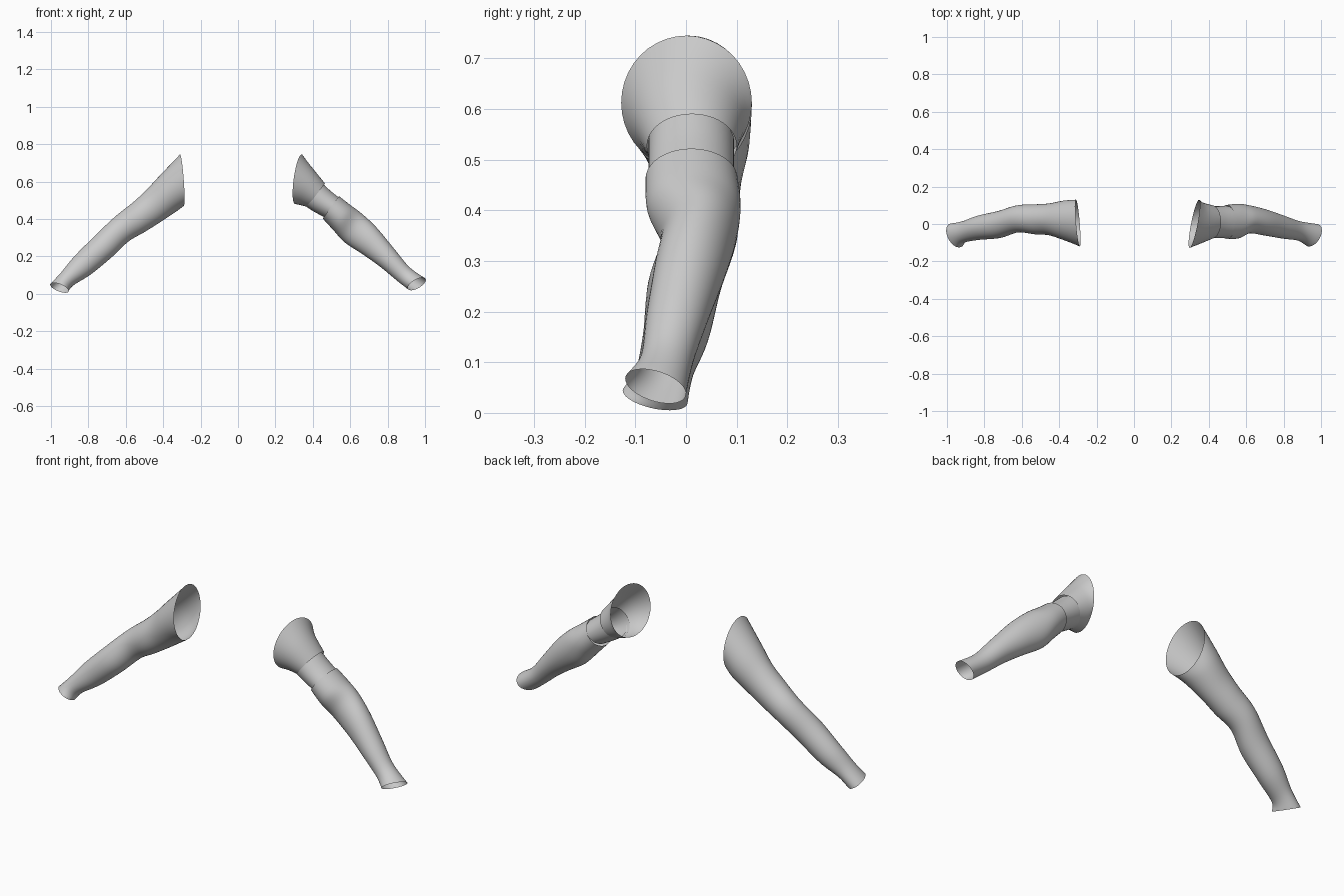
import bpy
import bmesh
import math
from mathutils import Vector

default_cube = bpy.data.objects.get("Cube")
if default_cube:
    bpy.data.objects.remove(default_cube, do_unlink=True)

SIDES = 40
STEPS = 6

# One plain grey cloth colour
cloth = bpy.data.materials.new("light_grey_cloth")
cloth.use_nodes = True
grey = (0.6, 0.6, 0.6, 1)
cloth.diffuse_color = grey
cloth.node_tree.nodes["Principled BSDF"].inputs["Base Color"].default_value = grey


def make_ring(top_x, top_z, low_x, low_z, front_y, back_y, skew=(0, 0)):
    """Return the centre, the upward half axis and the forward half axis."""
    middle_y = (front_y + back_y) / 2
    top = Vector((top_x, middle_y, top_z))
    low = Vector((low_x, middle_y, low_z))
    forward = Vector((skew[0], front_y - middle_y, skew[1]))
    return (top + low) / 2, (top - low) / 2, forward


def spline(a, b, c, d, t):
    """Smooth interpolation between b and c."""
    return b + (c - a) * (t / 2) + (a - b * 2.5 + c * 2 - d / 2) * t**2 \
        + ((b - c) * 1.5 + (d - a) / 2) * t**3


def blend_rings(rings):
    padded = [rings[0]] + rings + [rings[-1]]
    result = []
    for i in range(len(rings) - 1):
        neighbours = padded[i:i + 4]
        for step in range(STEPS):
            t = step / STEPS
            result.append([spline(*axis, t) for axis in zip(*neighbours)])
    result.append(rings[-1])
    return result


def loft_tube(name, rows, start_skew=(0, 0), end_skew=(0, 0)):
    """Open cloth tube running through a few elliptical sections."""
    rings = [make_ring(*row) for row in rows]
    rings[0] = make_ring(*rows[0], start_skew)
    rings[-1] = make_ring(*rows[-1], end_skew)
    bm = bmesh.new()
    loops = []
    for centre, up, forward in blend_rings(rings):
        angles = [math.tau * k / SIDES for k in range(SIDES)]
        loops.append([bm.verts.new(centre + up * math.cos(a) + forward * math.sin(a))
                      for a in angles])
    for near, far in zip(loops, loops[1:]):
        for k in range(SIDES):
            n = (k + 1) % SIDES
            bm.faces.new((near[k], near[n], far[n], far[k]))
    bmesh.ops.recalc_face_normals(bm, faces=bm.faces)
    # Make sure the faces point away from the middle of the tube
    bm.normal_update()
    face = bm.faces[:][0]
    if face.normal.dot(face.calc_center_median() - rings[0][0]) < 0:
        bmesh.ops.reverse_faces(bm, faces=bm.faces)
    mesh = bpy.data.meshes.new(name)
    bm.to_mesh(mesh)
    bm.free()
    mesh.materials.append(cloth)
    tube = bpy.data.objects.new(name, mesh)
    bpy.context.collection.objects.link(tube)
    bpy.ops.object.select_all(action="DESELECT")
    tube.select_set(True)
    bpy.context.view_layer.objects.active = tube
    bpy.ops.object.shade_smooth_by_angle(angle=math.radians(50))
    return tube


# Each section: top x, top z, bottom x, bottom z, front y, back y

# Right arm: one long sleeve from shoulder to cuff
loft_tube("right_sleeve", [
    (-.31, .745, -.29, .47, -.12, .13),
    (-.42, .63, -.33, .44, -.085, .125),
    (-.49, .555, -.42, .38, -.06, .11),
    (-.56, .49, -.5, .33, -.055, .105),
    (-.66, .41, -.585, .28, -.045, .1),
    (-.77, .305, -.67, .2, -.075, .07),
    (-.875, .2, -.785, .105, -.085, .045),
    (-.945, .115, -.88, .045, -.1, .015),
    (-1, .056, -.91, .008, -.125, .003),
], start_skew=(.01, 0), end_skew=(.02, .012))

# Left arm: flared shoulder cap
loft_tube("left_shoulder_cap", [
    (.34, .745, .305, .48, -.128, .13),
    (.4, .67, .33, .475, -.1, .115),
    (.465, .59, .37, .465, -.077, .1),
], start_skew=(-.025, 0))

# Left arm: narrow band tucked between cap and sleeve
loft_tube("left_upper_band", [
    (.445, .595, .35, .475, -.074, .095),
    (.495, .55, .405, .44, -.074, .095),
    (.545, .51, .46, .41, -.074, .095),
])

# Left arm: lower sleeve with a soft elbow and open cuff
loft_tube("left_lower_sleeve", [
    (.54, .522, .453, .402, -.08, .102),
    (.6, .475, .51, .34, -.077, .108),
    (.66, .43, .57, .275, -.05, .1),
    (.74, .355, .665, .212, -.062, .078),
    (.837, .238, .757, .147, -.078, .045),
    (.917, .142, .85, .07, -.09, .015),
    (1, .083, .912, .022, -.12, 0),
], end_skew=(-.02, .015))
